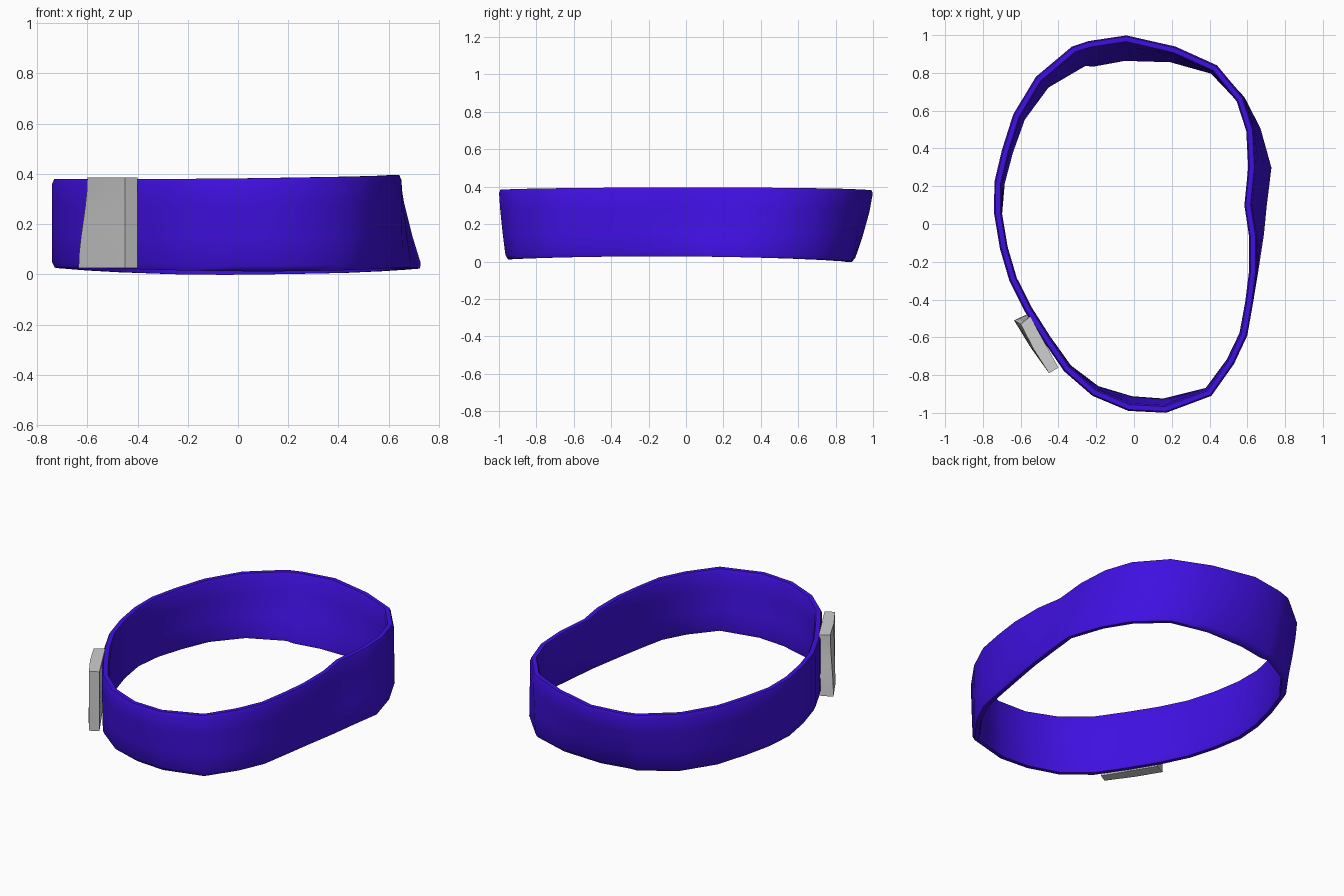
import bpy
import bmesh
from math import exp, radians
from mathutils import Vector

cube = bpy.data.objects.get("Cube")
if cube:
    bpy.data.objects.remove(cube, do_unlink=True)


def make_material(name, rgb):
    mat = bpy.data.materials.new(name)
    mat.use_nodes = True
    mat.diffuse_color = (*rgb, 1)
    mat.node_tree.nodes["Principled BSDF"].inputs["Base Color"].default_value = (*rgb, 1)
    return mat


def make_loft(name, loops, material, closed, angle):
    """Skin a series of equal closed loops; join the ends or cap them."""
    bm = bmesh.new()
    rows = [[bm.verts.new(p) for p in loop] for loop in loops]
    count = len(rows[0])
    pairs = list(zip(rows, rows[1:]))
    if closed:
        pairs.append((rows[-1], rows[0]))
    else:
        bm.faces.new(rows[0])
        bm.faces.new(rows[-1])
    for a, b in pairs:
        for i in range(count):
            j = (i + 1) % count
            bm.faces.new((a[i], a[j], b[j], b[i]))
    bmesh.ops.recalc_face_normals(bm, faces=bm.faces)
    mesh = bpy.data.meshes.new(name)
    bm.to_mesh(mesh)
    bm.free()
    mesh.materials.append(material)
    obj = bpy.data.objects.new(name, mesh)
    bpy.context.collection.objects.link(obj)
    bpy.ops.object.select_all(action="DESELECT")
    obj.select_set(True)
    bpy.context.view_layer.objects.active = obj
    bpy.ops.object.shade_smooth_by_angle(angle=radians(angle))
    return obj


def bump(value, centre, width):
    return exp(-((value - centre) / width) ** 2)


blue = make_material("violet blue rubber", (0.05, 0.005, 0.75))
grey = make_material("light grey tag", (0.62, 0.62, 0.62))

# Outer edge of the top rim, counterclockwise from the front
rim = [Vector(p) for p in (
    (.17, -1), (.41, -.91), (.53, -.74), (.6, -.59), (.63, -.42),
    (.65, -.26), (.65, -.06), (.625, .1), (.645, .3), (.635, .5),
    (.58, .67), (.44, .84), (.22, .94), (-.04, 1), (-.24, .97),
    (-.33, .94), (-.52, .78), (-.64, .58), (-.7, .39), (-.74, .22),
    (-.74, .05), (-.71, -.13), (-.66, -.3), (-.58, -.46),
    (-.48, -.62), (-.37, -.78), (-.22, -.91), (-.03, -.99))]

# Band cross-section: depth behind the outer wall, height fraction
section = ((.01, 0), (0, .06), (0, .35), (0, .7), (0, .95), (.008, 1),
           (.034, 1), (.042, .95), (.042, .7), (.042, .35), (.042, .06), (.034, 0))


def lean(p):
    """How far the bottom edge flares out (+) or tucks in (-)."""
    amount = 0
    if p.x > 0:
        amount += .1 * bump(p.y, .22, .3)
    if p.y > .2:
        amount -= .11 * bump(p.x, -.15, .42)
    if p.y < 0:
        amount -= .045 * bump(p.x, .05, .3)
    return amount


def band_station(i):
    p = rim[i]
    along = (rim[(i + 1) % len(rim)] - rim[i - 1]).normalized()
    outward = Vector((along.y, -along.x))
    low = .027 - .007 * p.y - .022 * p.y ** 2
    high = .388 + .012 * p.x - .006 * p.y ** 2
    loop = []
    for depth, t in section:
        q = p + outward * (lean(p) * (1 - t) ** 1.4 - depth)
        loop.append((q.x, q.y, low + (high - low) * t))
    return loop


make_loft("wristband", [band_station(i) for i in range(len(rim))], blue, True, 60)

# Tag on the front right, twisting slightly outward toward its foot
tag_top = ((-.55, -.49), (-.4, -.76), (-.45, -.79), (-.53, -.665), (-.6, -.53))
tag_foot = ((-.57, -.48), (-.4, -.76), (-.45, -.79), (-.55, -.65), (-.635, -.51))
tag_loops = []
for step in range(7):
    t = step / 6
    blend = t * t * (3 - 2 * t)
    loop = []
    for foot, top in zip(tag_foot, tag_top):
        p = Vector(foot).lerp(Vector(top), blend)
        loop.append((p.x, p.y, .025 + .36 * t))
    tag_loops.append(loop)
make_loft("tag", tag_loops, grey, False, 40)
